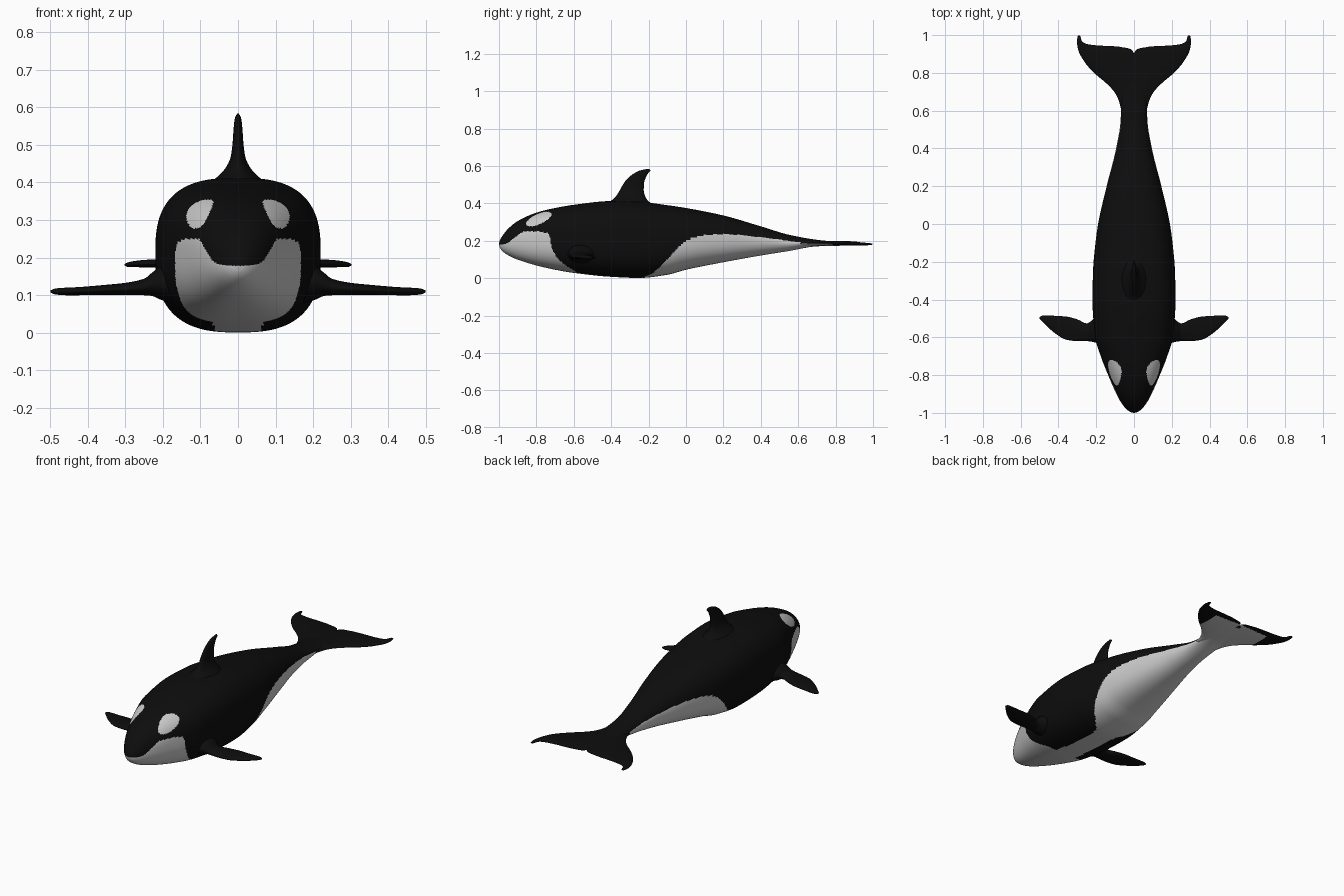
import bpy, bmesh, math
from mathutils import Vector

if "Cube" in bpy.data.objects:
    bpy.data.objects.remove(bpy.data.objects["Cube"])


def material(name, v):
    m = bpy.data.materials.new(name)
    m.diffuse_color = (v, v, v, 1)
    m.use_nodes = True
    m.node_tree.nodes["Principled BSDF"].inputs["Base Color"].default_value = m.diffuse_color
    return m


BLACK = material("black skin", 0.004)
WHITE = material("white skin", 0.60)


def smooth_row(rows, s):
    """Monotone cubic interpolation of every column against the first."""
    s = min(max(s, rows[0][0]), rows[-1][0])
    i = 0
    while i < len(rows) - 2 and s > rows[i + 1][0]:
        i += 1
    h = rows[i + 1][0] - rows[i][0]
    t = (s - rows[i][0]) / h
    out = []
    for c in range(1, len(rows[0])):
        def secant(k):
            return (rows[k + 1][c] - rows[k][c]) / (rows[k + 1][0] - rows[k][0])

        def slope(k):
            if k == 0:
                return secant(0)
            if k == len(rows) - 1:
                return secant(k - 1)
            a, b = secant(k - 1), secant(k)
            return 2 * a * b / (a + b) if a * b > 0 else 0.0
        out.append((2*t**3 - 3*t**2 + 1) * rows[i][c] + (t**3 - 2*t**2 + t) * h * slope(i)
                   + (3*t**2 - 2*t**3) * rows[i + 1][c] + (t**3 - t**2) * h * slope(i + 1))
    return out


def loft(name, rings, is_white=None, mirror=False):
    """Skin closed rings, cap both ends, and colour faces by a rule."""
    bm = bmesh.new()
    loops = [[bm.verts.new(p) for p in ring] for ring in rings]
    n = len(loops[0])
    for a, b in zip(loops, loops[1:]):
        for k in range(n):
            bm.faces.new((a[k], a[(k + 1) % n], b[(k + 1) % n], b[k]))
    bm.faces.new(loops[0])
    bm.faces.new(loops[-1])
    bmesh.ops.recalc_face_normals(bm, faces=bm.faces[:])
    bm.normal_update()
    for f in bm.faces:
        f.smooth = True
        if is_white and is_white(f.calc_center_median(), f.normal):
            f.material_index = 1
    me = bpy.data.meshes.new(name)
    bm.to_mesh(me)
    bm.free()
    me.materials.append(BLACK)
    me.materials.append(WHITE)
    ob = bpy.data.objects.new(name, me)
    bpy.context.collection.objects.link(ob)
    if mirror:
        ob.modifiers.new("mirror", 'MIRROR')
    return ob


# Body: y, top z, bottom z, half width, roundness power
BODY = [
    (-1.0, .184, .178, .003, 2), (-.995, .203, .162, .019, 2), (-.98, .228, .143, .04, 2.1),
    (-.95, .265, .122, .065, 2.2), (-.9, .305, .099, .093, 2.3), (-.8, .35, .068, .137, 2.5),
    (-.7, .375, .045, .176, 2.6), (-.6, .392, .028, .205, 2.7), (-.4, .412, .007, .22, 2.75),
    (-.25, .408, .001, .217, 2.7), (-.1, .39, .018, .204, 2.6), (0, .375, .045, .19, 2.5),
    (.2, .335, .085, .145, 2.3), (.4, .277, .121, .095, 2.1), (.55, .232, .145, .071, 2),
    (.7, .205, .17, .066, 2), (.8, .195, .173, .05, 2), (.9, .186, .178, .015, 2)]

# Upper edge of the white skin on the flanks: y, z
CHEEK = [(-1.0, .178), (-.96, .185), (-.91, .222), (-.86, .25), (-.8, .25), (-.735, .238),
         (-.715, .155), (-.67, .09), (-.59, .035), (-.54, .0)]
FLANK = [(-.25, .0), (-.19, .02), (-.11, .09), (-.05, .155), (.02, .21), (.1, .23), (.2, .235),
         (.4, .219), (.61, .192), (.77, .179), (.9, .177)]


def body_white(c, n):
    # Tilted oval patch above each eye
    y, z = c.y + .787, c.z - .316
    ca, sa = math.cos(.42), math.sin(.42)
    u, v = y * ca + z * sa, -y * sa + z * ca
    if (u / .073) ** 2 + (v / .027) ** 2 < 1 and abs(c.x) > .05:
        return True
    # Chest strip, jaw and swept flank
    if c.z < .1 and abs(c.x) < .065:
        return True
    edge = CHEEK if c.y < -.4 else FLANK
    return c.z < smooth_row(edge, c.y)[0]


def power(v, p):
    return math.copysign(abs(v) ** p, v)


rings = []
for i in range(361):
    y = -1 + 1.9 * (i / 360) ** 1.2
    top, bottom, w, p = smooth_row(BODY, y)
    mid, h = (top + bottom) / 2, (top - bottom) / 2
    rings.append([Vector((w * power(math.cos(a), 2 / p), y, mid + h * power(math.sin(a), 2 / p)))
                  for a in (2 * math.pi * (k + .5) / 160 for k in range(160))])
loft("body", rings, body_white)


def fin(name, rows, place, sides=40, steps=6, **kw):
    """Loft oval sections; rows hold span, leading, trailing, half thickness, height."""
    spans = [a[0] + (b[0] - a[0]) * k / steps
             for a, b in zip(rows, rows[1:]) for k in range(steps)] + [rows[-1][0]]
    rings = []
    for s in spans:
        lead, trail, thick, off = smooth_row(rows, s)
        ring = []
        for k in range(sides):
            a = 2 * math.pi * k / sides
            chord = (lead + trail) / 2 - math.cos(a) * (trail - lead) / 2
            ring.append(place(s, chord, off + thick * math.sin(a)))
        rings.append(ring)
    return loft(name, rings, **kw)


def sideways(s, chord, t):
    return Vector((s, chord, t))


def upright(s, chord, t):
    return Vector((t, chord, s))


# Dorsal fin, flared into the back and swept rearward at the tip
fin("dorsal_fin", [
    (.37, -.47, -.12, .085, 0), (.40, -.425, -.185, .07, 0), (.42, -.393, -.208, .05, 0),
    (.44, -.373, -.219, .032, 0), (.47, -.354, -.226, .019, 0), (.51, -.331, -.224, .014, 0),
    (.54, -.305, -.214, .012, 0), (.56, -.278, -.203, .010, 0), (.575, -.248, -.19, .007, 0),
    (.583, -.212, -.195, .002, 0)], upright)

# Pectoral fins
fin("pectoral_fins", [
    (.16, -.64, -.47, .06, .135), (.205, -.628, -.492, .045, .133), (.225, -.623, -.512, .033, .13),
    (.25, -.62, -.526, .022, .122), (.30, -.62, -.505, .016, .117), (.36, -.612, -.49, .013, .114),
    (.42, -.577, -.486, .011, .111), (.46, -.542, -.484, .01, .11), (.485, -.517, -.485, .008, .11),
    (.499, -.502, -.492, .003, .11)], sideways, mirror=True)


# Tail flukes, pale beneath except at the tips and trailing edge
def fluke_white(c, n):
    return n.z < 0 and c.x < .18 and c.y < .915


fin("tail_flukes", [
    (0, .56, .903, .013, .186), (.012, .57, .922, .013, .186), (.03, .58, .93, .013, .186),
    (.065, .60, .936, .013, .186), (.08, .652, .939, .013, .186), (.105, .7, .941, .012, .186),
    (.15, .748, .943, .012, .186), (.2, .79, .946, .011, .185), (.25, .842, .953, .01, .184),
    (.275, .879, .967, .008, .183), (.287, .9, .998, .007, .182), (.296, .924, .998, .005, .181),
    (.302, .955, .975, .002, .181)],
    sideways, sides=96, steps=8, is_white=fluke_white, mirror=True)
